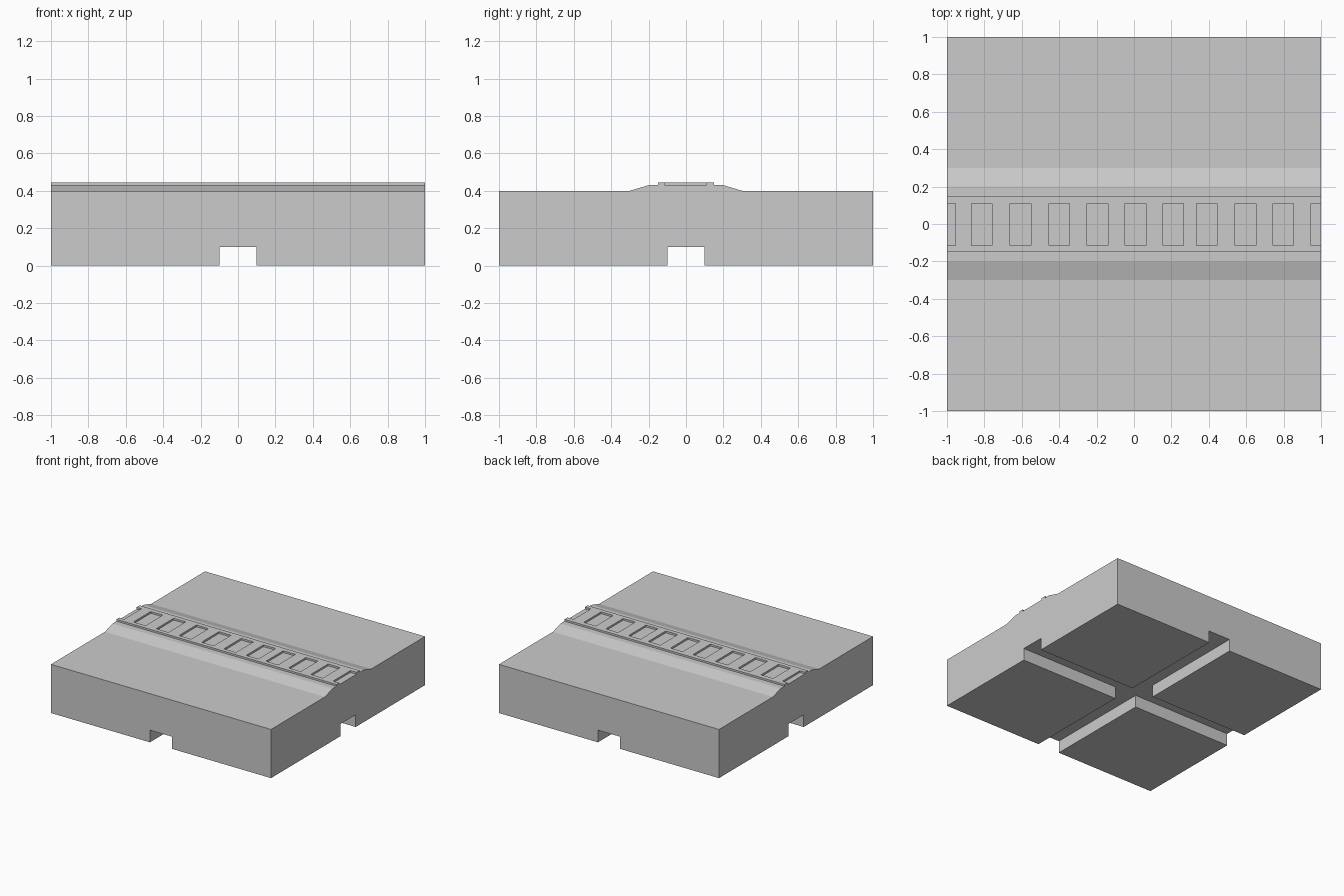
import bpy
import bmesh

cube = bpy.data.objects.get("Cube")
if cube:
    bpy.data.objects.remove(cube, do_unlink=True)

stone = bpy.data.materials.new("plain_grey")
stone.use_nodes = True
grey = (0.6, 0.6, 0.6, 1)
stone.diffuse_color = grey
stone.node_tree.nodes["Principled BSDF"].inputs["Base Color"].default_value = grey


def finish(name, bm):
    bmesh.ops.recalc_face_normals(bm, faces=bm.faces)
    mesh = bpy.data.meshes.new(name)
    bm.to_mesh(mesh)
    bm.free()
    mesh.materials.append(stone)
    obj = bpy.data.objects.new(name, mesh)
    bpy.context.collection.objects.link(obj)
    return obj


def add_box(bm, x, y, z):
    """Box from (min, max) pairs."""
    result = bmesh.ops.create_cube(bm, size=1)
    for v in result["verts"]:
        for axis, (low, high) in enumerate((x, y, z)):
            v.co[axis] = low if v.co[axis] < 0 else high


def cut(target, name, boxes):
    bm = bmesh.new()
    for box in boxes:
        add_box(bm, *box)
    cutter = finish(name, bm)
    cutter.hide_render = True
    cutter.hide_viewport = True
    cutter.display_type = 'WIRE'
    mod = target.modifiers.new(name, 'BOOLEAN')
    mod.operation = 'DIFFERENCE'
    mod.solver = 'EXACT'
    mod.object = cutter
    bpy.context.view_layer.update()
    # Bake the cut, then drop the cutter
    result = bpy.data.meshes.new_from_object(
        target.evaluated_get(bpy.context.evaluated_depsgraph_get()))
    target.modifiers.clear()
    target.data = result
    bpy.data.objects.remove(cutter, do_unlink=True)


# Tile with a raised embankment and track bed, extruded along x
half_profile = [(0.15, 0.445), (0.15, 0.43), (0.2, 0.43), (0.3, 0.4), (1, 0.4), (1, 0)]
profile = half_profile + [(-y, z) for y, z in reversed(half_profile)]
bm = bmesh.new()
face = bm.faces.new([bm.verts.new((-1, y, z)) for y, z in profile])
ext = bmesh.ops.extrude_face_region(bm, geom=[face], use_keep_orig=True)
for item in ext["geom"]:
    if isinstance(item, bmesh.types.BMVert):
        item.co.x = 1
tile = finish("track_tile", bm)

# Crossed grooves underneath
cut(tile, "groove_cutter_x", [((-1.1, 1.1), (-0.1, 0.1), (-0.1, 0.1))])
cut(tile, "groove_cutter_y", [((-0.1, 0.1), (-1.1, 1.1), (-0.1, 0.1))])

# Row of shallow pockets in the track bed, half pockets at the ends
centres = [-1.01, -0.815, -0.607, -0.4, -0.195, 0.008, 0.21, 0.39, 0.596, 0.797, 1.0]
cut(tile, "pocket_cutter",
    [((c - 0.055, c + 0.055), (-0.115, 0.11), (0.43, 0.5)) for c in centres])
